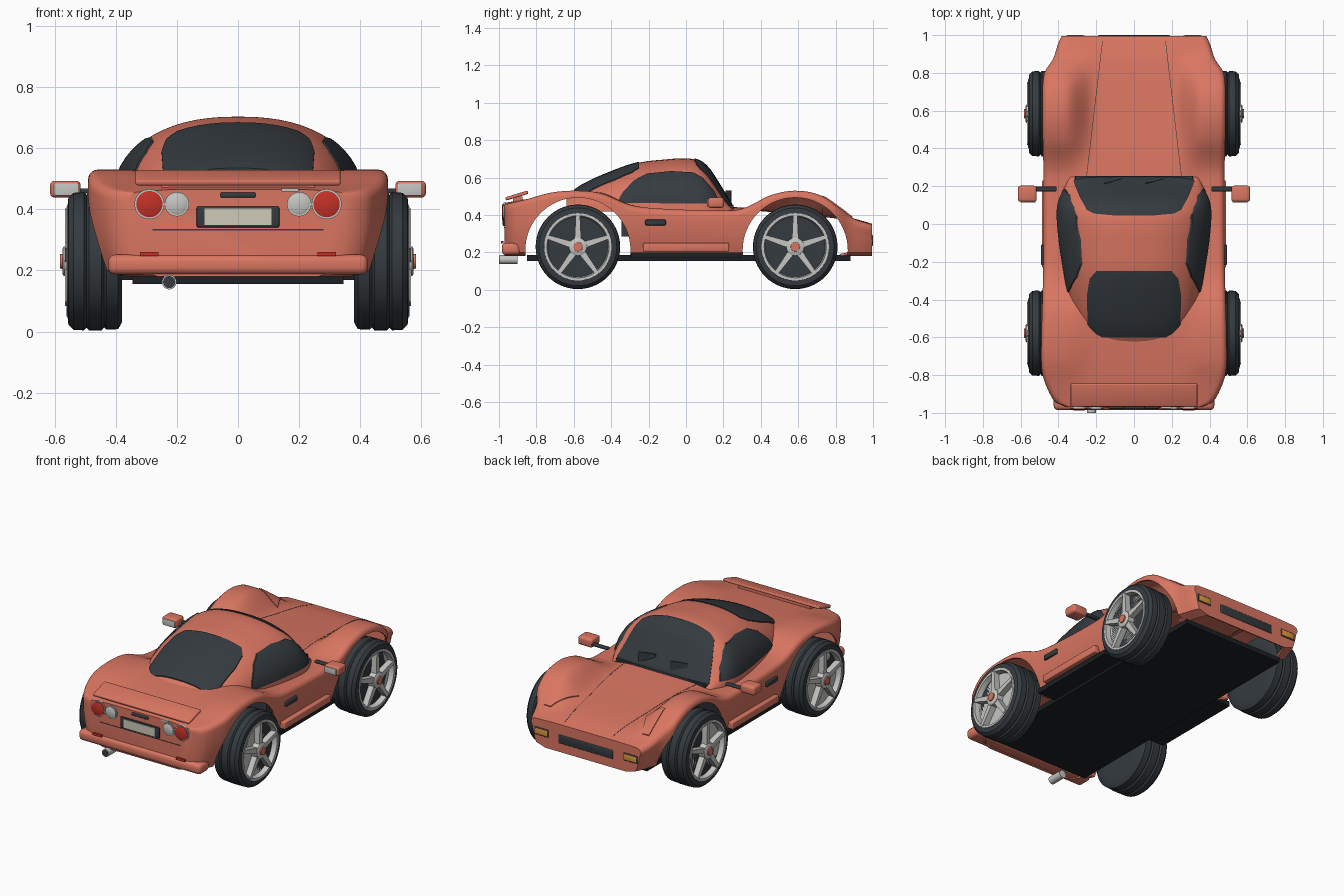
import bpy, bmesh, math
from mathutils import Vector, Matrix

cube = bpy.data.objects.get("Cube")
if cube:
    bpy.data.objects.remove(cube)


def material(name, r, g, b):
    m = bpy.data.materials.new(name)
    m.use_nodes = True
    m.diffuse_color = (r, g, b, 1)
    m.node_tree.nodes["Principled BSDF"].inputs["Base Color"].default_value = (r, g, b, 1)
    return m


CORAL = material("coral paint", .70, .18, .12)
DARK = material("dark rubber and glass", .035, .043, .05)
BLACK = material("black underside", .012, .015, .018)
SILVER = material("silver", .56, .56, .54)
RED = material("red lens", .55, .03, .02)
CREAM = material("cream plate", .62, .6, .48)
AMBER = material("amber lens", .75, .32, .04)
parts = []


def finish(name, bm, mat):
    bmesh.ops.recalc_face_normals(bm, faces=bm.faces)
    me = bpy.data.meshes.new(name)
    bm.to_mesh(me)
    bm.free()
    me.materials.append(mat)
    ob = bpy.data.objects.new(name, me)
    bpy.context.collection.objects.link(ob)
    parts.append(ob)
    return ob


def bake(ob):
    """Replace the mesh by its modified result."""
    dg = bpy.context.evaluated_depsgraph_get()
    me = bpy.data.meshes.new_from_object(ob.evaluated_get(dg))
    ob.modifiers.clear()
    ob.data = me


def loft(name, rings, mat, closed):
    bm = bmesh.new()
    vs = [[bm.verts.new(p) for p in ring] for ring in rings]
    n = len(rings[0])
    for a, b in zip(vs, vs[1:]):
        for i in range(n if closed else n - 1):
            j = (i + 1) % n
            bm.faces.new((a[i], a[j], b[j], b[i]))
    bm.faces.new(vs[0])
    bm.faces.new(vs[-1])
    return finish(name, bm, mat)


def lathe(name, profile, center, mat, axis="x", seg=40):
    """Profile of (distance along axis, radius)."""
    rings = []
    for d, r in profile:
        ring = []
        for k in range(seg):
            a = math.tau * k / seg
            c, s = r * math.cos(a), r * math.sin(a)
            ring.append(Vector(center) + Vector((d, c, s) if axis == "x" else (c, d, s)))
        rings.append(ring)
    return loft(name, rings, mat, True)


def prism(name, poly, axis, a, b, mat):
    put = {"x": lambda p, d: (d, p[0], p[1]), "y": lambda p, d: (p[0], d, p[1]),
           "z": lambda p, d: (p[0], p[1], d)}[axis]
    return loft(name, [[put(p, a) for p in poly], [put(p, b) for p in poly]], mat, True)


def box(name, center, size, mat, bevel=0.0, tilt=0.0):
    bm = bmesh.new()
    bmesh.ops.create_cube(bm, size=1, matrix=Matrix.Diagonal((*size, 1)))
    if bevel:
        bmesh.ops.bevel(bm, geom=bm.edges[:], offset=bevel, segments=3, profile=.5, affect="EDGES")
    bmesh.ops.transform(bm, matrix=Matrix.Translation(center) @ Matrix.Rotation(tilt, 4, "X"), verts=bm.verts)
    return finish(name, bm, mat)


def boolean(ob, cutter, op):
    m = ob.modifiers.new("cut", "BOOLEAN")
    m.operation, m.solver, m.object = op, "EXACT", cutter
    bake(ob)
    parts.remove(cutter)
    bpy.data.objects.remove(cutter)


def patch(name, source, poly, axis, a, b, mat, lift=.005):
    """A panel that follows the source surface inside an outline."""
    bm = bmesh.new()
    bm.from_mesh(source.data)
    bm.normal_update()
    for v, n in [(v, v.normal.copy()) for v in bm.verts]:
        v.co += n * lift
    ob = finish(name, bm, mat)
    boolean(ob, prism("cutter", poly, axis, a, b, mat), "INTERSECT")
    ob.data.materials.clear()
    ob.data.materials.append(mat)
    return ob


def curve(table, y):
    """Smooth interpolation through (y, value) pairs."""
    i = max(k for k in range(len(table) - 1) if k == 0 or table[k][0] <= y)

    def slope(k):
        a, b = table[max(k - 1, 0)], table[min(k + 1, len(table) - 1)]
        return (b[1] - a[1]) / (b[0] - a[0])
    (y0, v0), (y1, v1) = table[i], table[i + 1]
    h = y1 - y0
    t = (y - y0) / h
    return (v0 * (1 + 2 * t) * (1 - t) ** 2 + v1 * t * t * (3 - 2 * t)
            + h * slope(i) * t * (1 - t) ** 2 - h * slope(i + 1) * t * t * (1 - t))


def mirrored(half):
    return half + [(-x, z) for x, z in reversed(half)]


# Body shell: hood and deck height, fender height, half width along the length
DECK = [(-.97, .465), (-.85, .485), (-.6, .515), (-.4, .52), (-.2, .47), (0, .45), (.25, .443),
        (.6, .415), (.87, .385), (1, .352)]
FENDER = [(-.97, .455), (-.85, .485), (-.72, .52), (-.58, .53), (-.45, .515), (-.3, .455), (-.15, .435),
          (.25, .425), (.33, .445), (.45, .505), (.585, .53), (.72, .505), (.84, .425), (.9, .38), (1, .348)]
WIDTH = [(-.97, .36), (-.95, .41), (-.88, .455), (-.78, .487), (-.6, .49), (-.2, .48), (.3, .48),
         (.6, .485), (.8, .475), (.87, .43), (.96, .4), (1, .38)]


def body_ring(y):
    w, deck, fender = curve(WIDTH, y), curve(DECK, y), curve(FENDER, y)
    r, half = .032, []
    for i in range(19):
        x = (w - r) * i / 18
        t = min(max((x - .2) / .17, 0), 1)
        half.append((x, deck + (fender - deck) * t * t * (3 - 2 * t)))
    top = half[-1][1]
    for i in range(1, 6):
        a = math.pi / 2 * (1 - i / 5)
        half.append((w - r + r * math.cos(a), top - r + r * math.sin(a)))
    for i in range(1, 7):
        z = top - r - (top - r - .2) * i / 6
        half.append((w - .035 * (max(.4 - z, 0) / .2) ** 2, z))
    half.append((w - .1, .18))
    full = [(-x, z) for x, z in reversed(half[1:])] + half
    return [(x, y, z) for x, z in full]


N = 80
body = loft("body_shell", [body_ring(-.97 + 1.965 * i / N) for i in range(N + 1)], CORAL, False)
shell = body.modifiers.new("shell", "SOLIDIFY")
shell.thickness, shell.offset = .012, -1
bake(body)

# Panels that follow the body: headlight covers and hood shut lines
for s in (1, -1):
    patch("headlight_cover", body, [(s * .235, .73), (s * .365, .73), (s * .365, .89), (s * .32, .89)],
          "z", .3, .6, CORAL)
    patch("hood_seam", body, [(s * .25, .25), (s * .253, .25), (s * .168, .97), (s * .165, .97)],
          "z", .33, .6, DARK, .001)

# Wheel openings
WHEELS = [(s, y) for s in (1, -1) for y in (-.578, .584)]
for s, y in WHEELS:
    cutter = lathe("cutter", [(s * .36, .281), (s * .7, .281)], (0, y, .212), CORAL, seg=64)
    boolean(body, cutter, "DIFFERENCE")

# Cabin: roof height and half width along the length
ROOF = [(-.64, .5), (-.55, .562), (-.4, .63), (-.25, .68), (-.1, .698), (0, .703), (.07, .69),
        (.12, .65), (.17, .575), (.25, .445)]
CABIN = [(-.64, .24), (-.45, .33), (-.2, .38), (0, .405), (.12, .4), (.25, .34)]


def cabin_ring(y):
    h, w, base, e = curve(ROOF, y) - .42, curve(CABIN, y), .42, 2 / 2.3
    ring = []
    for i in range(33):
        a = math.pi * i / 32
        c, s = math.cos(a), max(math.sin(a), 0)
        ring.append((math.copysign(w * abs(c) ** e, c), y, base + h * s ** e))
    return ring


cabin = loft("cabin", [cabin_ring(-.64 + .89 * i / 50) for i in range(51)], CORAL, True)
patch("windscreen", cabin, mirrored([(.31, .26), (.32, .225), (.285, .14), (.25, .075), (.21, .055), (.1, .045)]),
      "z", .43, .8, DARK)
patch("rear_window", cabin, mirrored([(.17, -.6), (.22, -.59), (.245, -.54), (.25, -.38), (.235, -.29), (.2, -.25)]),
      "z", .5, .8, DARK)
SIDE = [(-.37, .465), (-.34, .52), (-.28, .585), (-.21, .622), (-.08, .635), (.04, .628), (.09, .6),
        (.15, .53), (.185, .46)]
for s in (1, -1):
    patch("side_window", cabin, SIDE, "x", s * .2, s * .6, DARK)
box("windscreen_cowl", (0, .243, .447), (.62, .02, .012), DARK)
for x in (-.16, .06):
    prism("wiper", [(x, .212), (x + .1, .238), (x + .1, .242), (x, .216)], "z", .44, .53, DARK)

# Underside
box("floor", (0, .015, .17), (.69, 1.73, .03), BLACK)
for s in (1, -1):
    box("black_skirt", (s * .4, 0, .184), (.13, .59, .03), BLACK)
    box("sill", (s * .468, 0, .228), (.04, .46, .045), CORAL, .006)
    box("door_handle", (s * .482, -.163, .36), (.02, .11, .03), DARK, .006)
    box("arch_liner", (s * .38, -.32, .36), (.12, .05, .15), DARK)

# Wheels
TYRE = [(-.09, .15), (-.09, .2), (-.078, .222), (-.04, .224), (-.032, .217), (-.024, .226), (.018, .226),
        (.026, .217), (.034, .226), (.068, .224), (.085, .208), (.088, .178), (.075, .17), (.06, .16)]
for s, y in WHEELS:
    c = (s * .47, y, .23)
    lathe("tyre", [(s * d, r) for d, r in TYRE], c, DARK, seg=56)
    lathe("rim_ring", [(s * d, r) for d, r in ((.06, .182), (.091, .18), (.091, .166), (.06, .16))], c, SILVER, seg=56)
    lathe("hub", [(s * .05, .05), (s * .1, .048), (s * .105, .04)], c, SILVER)
    lathe("hub_cap", [(s * .09, .026), (s * .112, .024)], c, CORAL, seg=20)
    for k in range(5):
        a = math.pi / 2 + math.tau * k / 5
        u, v = (math.cos(a), math.sin(a)), (-math.sin(a), math.cos(a))
        poly = [(y + u[0] * r + v[0] * t, .23 + u[1] * r + v[1] * t)
                for r, t in ((.03, -.018), (.172, -.011), (.172, .011), (.03, .018))]
        prism("spoke", poly, "x", s * .52, s * .566, SILVER)

# Mirrors
for s in (1, -1):
    box("mirror_housing", (s * .565, .16, .466), (.1, .085, .055), CORAL, .014)
    box("mirror_glass", (s * .562, .117, .465), (.08, .008, .04), SILVER, .003)
    box("mirror_arm", (s * .47, .185, .46), (.12, .025, .016), DARK, .005)

# Rear end
box("spoiler", (0, -.905, .504), (.67, .125, .018), CORAL, .006, math.radians(17))
box("spoiler_stand", (0, -.9, .485), (.5, .05, .03), CORAL)
box("rear_bumper", (0, -.935, .219), (.85, .1, .065), CORAL, .022)
for s in (1, -1):
    for name, x, r, mat in (("tail_light", .29, .043, RED), ("reverse_light", .2, .034, SILVER)):
        c = (s * x, -.965, .417)
        lathe(name + "_bezel", [(0, r + .006), (-.012, r + .006)], c, SILVER, "y")
        lathe(name, [(0, r), (-.015, r), (-.02, r * .7)], c, mat, "y")
    box("rear_reflector", (s * .29, -.982, .254), (.06, .012, .014), RED)
box("plate_frame", (0, -.972, .375), (.27, .014, .068), DARK, .004)
box("number_plate", (0, -.98, .375), (.22, .006, .054), CREAM)
box("boot_handle", (0, -.972, .447), (.115, .016, .017), DARK, .005)
box("boot_badge", (.17, -.972, .463), (.055, .008, .01), SILVER)
box("boot_seam", (0, -.9705, .333), (.56, .003, .004), DARK)
lathe("tailpipe", [(-.998, .02), (-.998, .024), (-.9, .024)], (-.225, 0, .162), SILVER, "y", 24)
lathe("tailpipe_bore", [(-1.0, .02), (-.99, .02)], (-.225, 0, .162), DARK, "y", 24)

# Nose
box("grille", (0, .993, .262), (.38, .014, .055), DARK, .006)
for s in (1, -1):
    box("front_indicator_frame", (s * .31, .992, .272), (.1, .012, .05), DARK, .005)
    box("front_indicator", (s * .31, .996, .272), (.084, .008, .036), AMBER, .003)

# Smooth shading with sharp edges kept
bpy.ops.object.select_all(action="DESELECT")
for ob in parts:
    ob.select_set(True)
bpy.context.view_layer.objects.active = body
bpy.ops.object.shade_smooth_by_angle(angle=math.radians(35))
